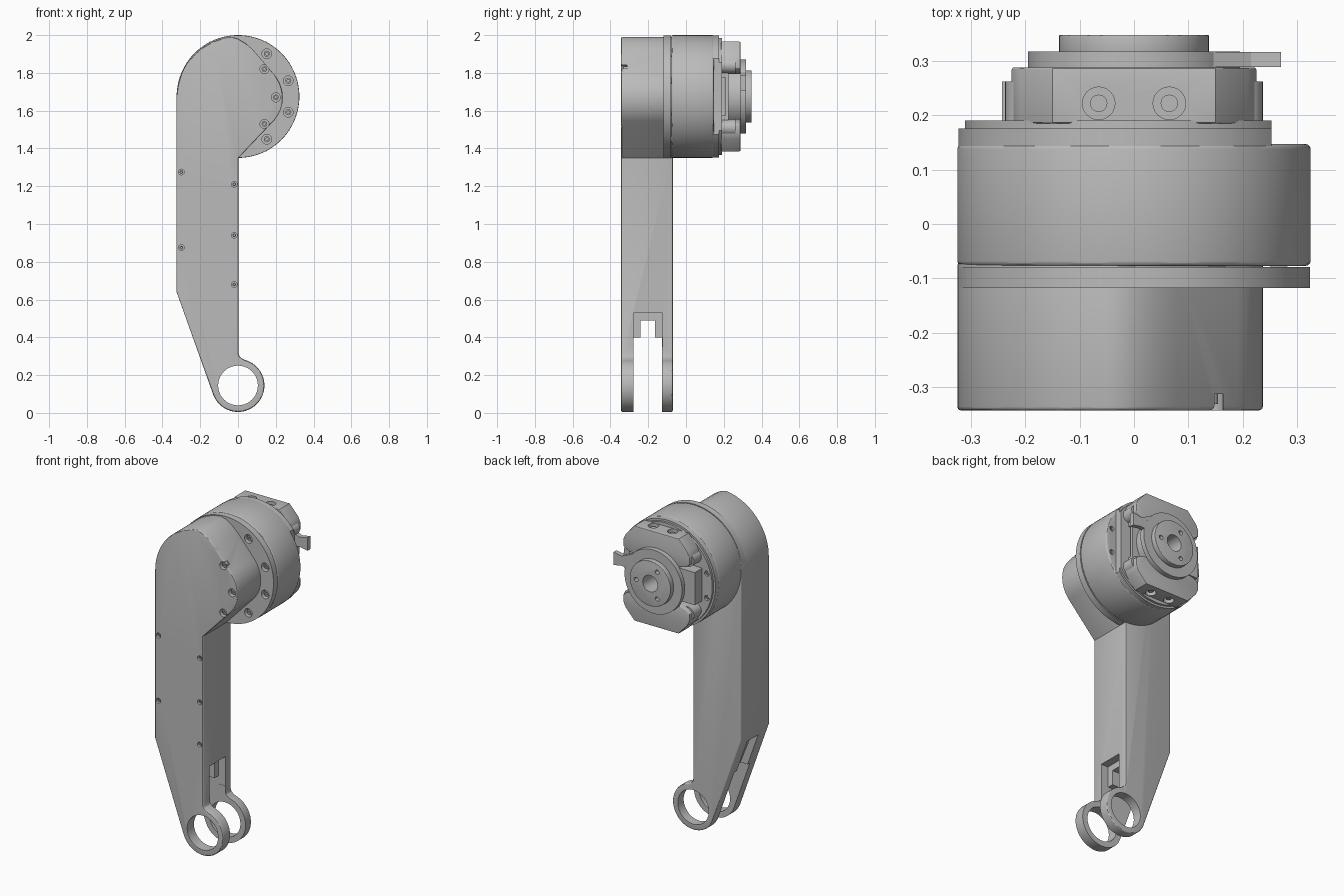
import bpy, bmesh
from math import sin, cos, radians
from mathutils import Matrix, Vector

if "Cube" in bpy.data.objects:
    bpy.data.objects.remove(bpy.data.objects["Cube"])

grey = bpy.data.materials.new("machined_grey")
grey.use_nodes = True
grey.diffuse_color = (0.5, 0.5, 0.5, 1)
grey.node_tree.nodes["Principled BSDF"].inputs["Base Color"].default_value = (0.5, 0.5, 0.5, 1)

AXIS = 1.675   # height of the motor axis
EYE = 0.145    # height of the fork eye


def finish(name, bm):
    bmesh.ops.recalc_face_normals(bm, faces=bm.faces)
    mesh = bpy.data.meshes.new(name)
    bm.to_mesh(mesh)
    bm.free()
    mesh.materials.append(grey)
    obj = bpy.data.objects.new(name, mesh)
    bpy.context.collection.objects.link(obj)
    return obj


def prism(name, pts, y0, y1):
    """Extrude an x-z outline from y0 to y1."""
    bm = bmesh.new()
    face = bm.faces.new([bm.verts.new((x, y0, z)) for x, z in pts])
    new = bmesh.ops.extrude_face_region(bm, geom=[face])["geom"]
    verts = [v for v in new if isinstance(v, bmesh.types.BMVert)]
    bmesh.ops.translate(bm, verts=verts, vec=(0, y1 - y0, 0))
    return finish(name, bm)


def arc(x, z, r, a0, a1, n):
    steps = [radians(a0 + (a1 - a0) * i / n) for i in range(n + 1)]
    return [(x + r * cos(a), z + r * sin(a)) for a in steps]


def disc(name, x, z, r, y0, y1, n=64):
    return prism(name, arc(x, z, r, 0, 360, n)[:-1], y0, y1)


def box(name, x0, x1, y0, y1, z0, z1):
    return prism(name, [(x0, z0), (x1, z0), (x1, z1), (x0, z1)], y0, y1)


def upright(name, x, y, r, z0, z1):
    bm = bmesh.new()
    bmesh.ops.create_cone(bm, cap_ends=True, segments=24, radius1=r, radius2=r, depth=z1 - z0,
                          matrix=Matrix.Translation(Vector((x, y, (z0 + z1) / 2))))
    return finish(name, bm)


def apply(obj, mod):
    bpy.context.view_layer.objects.active = obj
    bpy.ops.object.modifier_apply(modifier=mod.name)


def bevel(obj, width):
    mod = obj.modifiers.new("soft_edge", 'BEVEL')
    mod.width, mod.segments, mod.angle_limit = width, 3, radians(50)
    apply(obj, mod)


def cut(obj, *cutters):
    for tool in cutters:
        mod = obj.modifiers.new("cut", 'BOOLEAN')
        mod.operation, mod.solver, mod.object = 'DIFFERENCE', 'EXACT', tool
        apply(obj, mod)
        bpy.data.objects.remove(tool)


def bolt_hole(obj, x, z, r, face, depth, side=1):
    """Sink a round hole into a face and seat a socket screw in it."""
    cut(obj, disc("cutter", x, z, r, face - side * 0.02, face + side * depth, 20))
    head = disc("screw", x, z, r * 0.62, face + side * depth * 0.4, face + side * (depth + 0.01), 16)
    cut(head, disc("cutter", x, z, r * 0.32, face, face + side * depth * 0.85, 6))


# Arm: round housing on top, straight leg, tapered fork with an eye
outline = [(-0.325, 0.64)]
outline += arc(0, AXIS - 0.007, 0.325, 180, 96, 24)
outline += [(0, 1.982), (0.04, 1.958), (0.08, 1.922)]
outline += arc(0.052, AXIS - 0.005, 0.185, 42, -42, 16)
outline += [(0.003, 1.35), (0.003, 0.315), (0.008, 0.299), (0.02, 0.289)]
outline += arc(0, EYE, 0.14, 75, -160.4, 40)
arm = prism("arm", outline, -0.343, -0.07)
bevel(arm, 0.007)
cut(arm,
    disc("cutter", 0, EYE, 0.105, -0.5, 0.1),
    box("cutter", -0.5, 0.5, -0.277, -0.127, -0.1, 0.40),
    box("cutter", -0.5, 0.5, -0.24, -0.165, 0.3, 0.49),
    box("cutter", -0.045, 0.5, -0.279, -0.125, 0.35, 0.53),
    prism("cutter", [(-0.4, 0.35), (-0.17, 0.35), (-0.27, 0.6), (-0.4, 0.6)], -0.255, -0.15))
for x, z in [(-0.3, 1.275), (-0.3, 0.875), (-0.02, 1.21), (-0.02, 0.94), (-0.02, 0.68)]:
    bolt_hole(arm, x, z, 0.015, -0.343, 0.02)
for x, z in [(0.14, 1.82), (0.2, 1.67), (0.14, 1.53)]:
    bolt_hole(arm, x, z, 0.024, -0.343, 0.03)

# Flange between arm and motor, with its ring of screws
flange = disc("flange", 0, AXIS, 0.324, -0.118, -0.079, 96)
for a in (-57, -18, 18, 57):
    bolt_hole(flange, 0.28 * cos(radians(a)), AXIS + 0.27 * sin(radians(a)), 0.026, -0.118, 0.03)

# Motor body and stepped rear cover, flattened on the +x side
body = disc("motor_body", 0, AXIS, 0.325, -0.077, 0.147, 96)
bevel(body, 0.009)
for z in (-0.075, 0.075):
    bolt_hole(body, 0.283, AXIS + z, 0.015, 0.147, 0.02, -1)
cover = disc("rear_cover", 0, AXIS, 0.323, 0.14, 0.176, 96)
step = disc("rear_cover_step", 0, AXIS, 0.311, 0.17, 0.19, 96)
for part in (cover, step):
    cut(part, box("cutter", 0.253, 0.5, 0.1, 0.25, 1.3, 2.1))
for z in (-0.075, 0.075):
    bolt_hole(step, -0.275, AXIS + z, 0.016, 0.19, 0.015, -1)

# Upper and lower clamp blocks around a round core
for label, s in (("upper", 1), ("lower", -1)):
    half = [(0.15, 0.29), (0.21, 0.225), (0.225, 0.19), (0.225, 0.15), (0.2, 0.13), (0.16, 0.12)]
    pts = half + [(-x, z) for x, z in reversed(half)]
    clamp = prism(label + "_clamp", [(x, AXIS + s * z) for x, z in pts], 0.185, 0.288)
    bevel(clamp, 0.004)
    for x in (-0.065, 0.065):
        end = AXIS + s * 0.29
        low, high = sorted((end - s * 0.03, end + s * 0.03))
        cut(clamp, upright("cutter", x, 0.222, 0.03, low, high))
        low, high = sorted((end - s * 0.035, end - s * 0.012))
        upright(label + "_pin", x, 0.222, 0.016, low, high)
    for x in (-0.195, 0.195):
        disc(label + "_boss", x, AXIS + s * 0.165, 0.042, 0.18, 0.262, 32)
disc("core", 0, AXIS, 0.17, 0.18, 0.29)
box("side_connector", -0.243, -0.1, 0.18, 0.262, AXIS - 0.1, AXIS + 0.1)
window = box("side_window", 0.1, 0.2, 0.14, 0.225, AXIS - 0.13, AXIS + 0.13)
cut(window, box("cutter", 0.18, 0.3, 0.16, 0.21, AXIS - 0.1, AXIS + 0.1))

# Output plate with pointer tab, and the hub with its holes
plate = disc("output_plate", 0, AXIS, 0.195, 0.288, 0.317, 96)
tab = prism("pointer_tab", [(0.12, 1.70), (0.215, 1.715), (0.27, 1.705), (0.27, 1.785),
                            (0.215, 1.775), (0.12, 1.815)], 0.2885, 0.3165)
hub = disc("hub", 0, AXIS, 0.138, 0.31, 0.348, 96)
bevel(hub, 0.003)
for part in (plate, hub):
    cut(part, disc("cutter", 0, AXIS, 0.05, 0.25, 0.4, 48))
for a in (0, 120, 240):
    x, z = 0.095 * cos(radians(a)), 0.095 * sin(radians(a))
    cut(hub, disc("cutter", x, AXIS + z, 0.013, 0.32, 0.4, 20))
cut(bpy.data.objects["core"], disc("cutter", 0, AXIS, 0.05, 0.23, 0.4, 48))

# Smooth round surfaces, keep edges sharp
for obj in bpy.context.collection.objects:
    if obj.type == 'MESH' and grey.name in obj.data.materials:
        bpy.ops.object.select_all(action='DESELECT')
        obj.select_set(True)
        bpy.context.view_layer.objects.active = obj
        bpy.ops.object.shade_smooth_by_angle(angle=radians(30))
